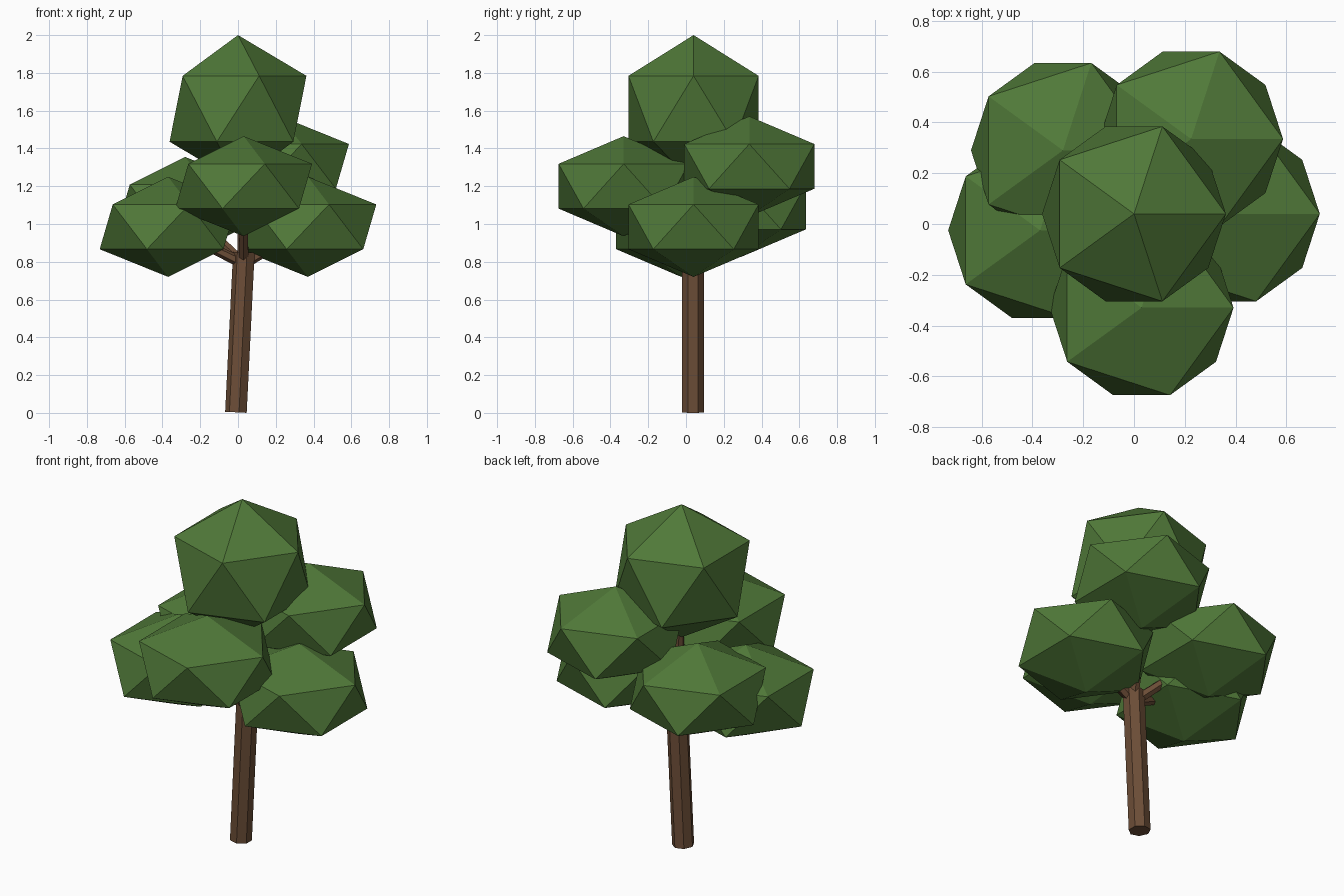
import bpy
from mathutils import Vector

if "Cube" in bpy.data.objects:
    bpy.data.objects.remove(bpy.data.objects["Cube"])


def material(name, color):
    m = bpy.data.materials.new(name)
    m.diffuse_color = color
    m.use_nodes = True
    m.node_tree.nodes["Principled BSDF"].inputs["Base Color"].default_value = m.diffuse_color
    return m


bark = material("bark_brown", (0.15, 0.075, 0.038, 1))
leaf = material("leaf_green", (0.08, 0.19, 0.04, 1))


def limb(name, start, end, radius, tip, sides):
    """Straight faceted limb between two points."""
    a, b = Vector(start), Vector(end)
    bpy.ops.mesh.primitive_cone_add(vertices=sides, radius1=radius, radius2=tip,
                                    depth=(b - a).length, location=(a + b) / 2)
    ob = bpy.context.object
    ob.name = name
    ob.rotation_mode = 'QUATERNION'
    ob.rotation_quaternion = (b - a).to_track_quat('Z', 'Y')
    ob.data.materials.append(bark)


def clump(name, center, height):
    """Low-poly leaf clump: a 20-sided ball squashed to the given half height."""
    bpy.ops.mesh.primitive_ico_sphere_add(subdivisions=1, radius=1, location=center)
    ob = bpy.context.object
    ob.name = name
    ob.scale = (0.405, 0.405, height)
    ob.data.materials.append(leaf)


# Leaning trunk
limb("trunk", (-0.008, 0.037, 0.003), (0.034, 0.037, 0.85), 0.06, 0.06, 7)

# Leaf clumps
clumps = {
    "top": ((0, 0.04, 1.61), 0.39),
    "front": ((0.03, -0.33, 1.20), 0.265),
    "right": ((0.37, 0.04, 0.985), 0.265),
    "left": ((-0.37, -0.025, 0.985), 0.265),
    "back_left": ((-0.28, 0.29, 1.09), 0.265),
    "back_right": ((0.225, 0.335, 1.305), 0.265),
}
fork = Vector((0.03, 0.037, 0.79))
for side, (center, height) in clumps.items():
    clump(side + "_leaves", center, height)
    # Branch running from the fork into the clump
    limb(side + "_branch", fork, fork.lerp(Vector(center), 0.8), 0.03, 0.022, 6)
